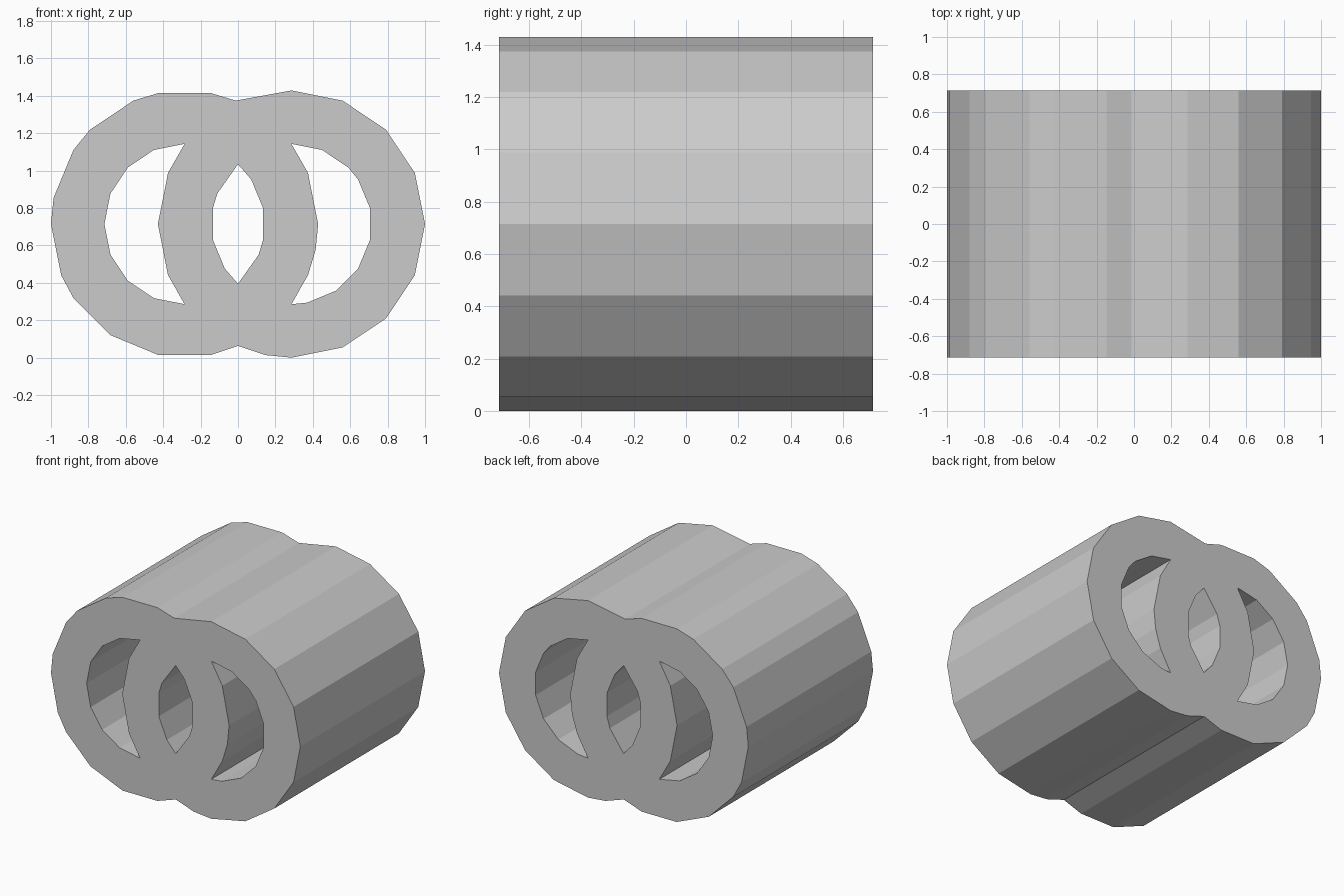
import bpy
from math import cos, sin, pi

cube = bpy.data.objects.get("Cube")
if cube:
    bpy.data.objects.remove(cube)

R_OUT = 5 / 7            # outer ring radius, also half the depth
R_IN = 0.6 * R_OUT       # inner ring radius
OFFSET = 2 / 7           # ring centres at +-OFFSET
STEP = pi / 16           # corners sit on a 32-step circle


def arc(side, radius, steps):
    """Corners of one ring; side is +1 or -1, steps count round the circle."""
    return [(side * OFFSET + radius * cos(s * STEP),
             R_OUT + radius * sin(s * STEP)) for s in steps]


# Outline of the two merged rings
outline = (arc(-1, R_OUT, [6, 7, 9, 10, 12, 13, 15, 16, 18, 19, 21, 23, 25])
           + [(0, 0.063)]
           + arc(1, R_OUT, [-9, -8, -6, -4, -2, 0, 2, 4, 6, 8]))
# Crescent openings and the central lens
right_crescent = (arc(-1, R_OUT, [-2, -1, 0, 2])
                  + arc(1, R_IN, [8, 6, 4, 3, 1, -1, -3, -5, -7, -8]))
left_crescent = (arc(1, R_OUT, [18, 16, 14])
                 + arc(-1, R_IN, range(8, 25, 2)))
lens = ([(0, 1.034)] + arc(1, R_IN, [14, 15, 17, 19])
        + [(0, 0.395)] + arc(-1, R_IN, [-2, -1, 1, 3]))

# Extruded profile with holes
curve = bpy.data.curves.new("ring_profile", "CURVE")
curve.dimensions = "2D"
curve.fill_mode = "BOTH"
curve.extrude = R_OUT
for points in (outline, right_crescent, left_crescent, lens):
    spline = curve.splines.new("POLY")
    spline.points.add(len(points) - 1)
    for p, (x, z) in zip(spline.points, points):
        p.co = (x, z, 0, 1)
    spline.use_cyclic_u = True
    spline.use_smooth = False

rings = bpy.data.objects.new("interlocked_rings", curve)
rings.rotation_euler.x = pi / 2
bpy.context.collection.objects.link(rings)
bpy.ops.object.select_all(action="DESELECT")
rings.select_set(True)
bpy.context.view_layer.objects.active = rings
bpy.ops.object.convert(target="MESH")
rings = bpy.context.object
bpy.ops.object.transform_apply(location=False, rotation=True, scale=False)

# Weld the caps to the walls and face everything outward
bpy.ops.object.mode_set(mode="EDIT")
bpy.ops.mesh.select_all(action="SELECT")
bpy.ops.mesh.remove_doubles(threshold=0.0005)
bpy.ops.mesh.normals_make_consistent(inside=False)
bpy.ops.object.mode_set(mode="OBJECT")
bpy.ops.object.shade_flat()

# Plain grey material
grey = bpy.data.materials.new("light_grey")
grey.use_nodes = True
colour = (0.6, 0.6, 0.6, 1)
grey.diffuse_color = colour
grey.node_tree.nodes["Principled BSDF"].inputs["Base Color"].default_value = colour
rings.data.materials.clear()
rings.data.materials.append(grey)
